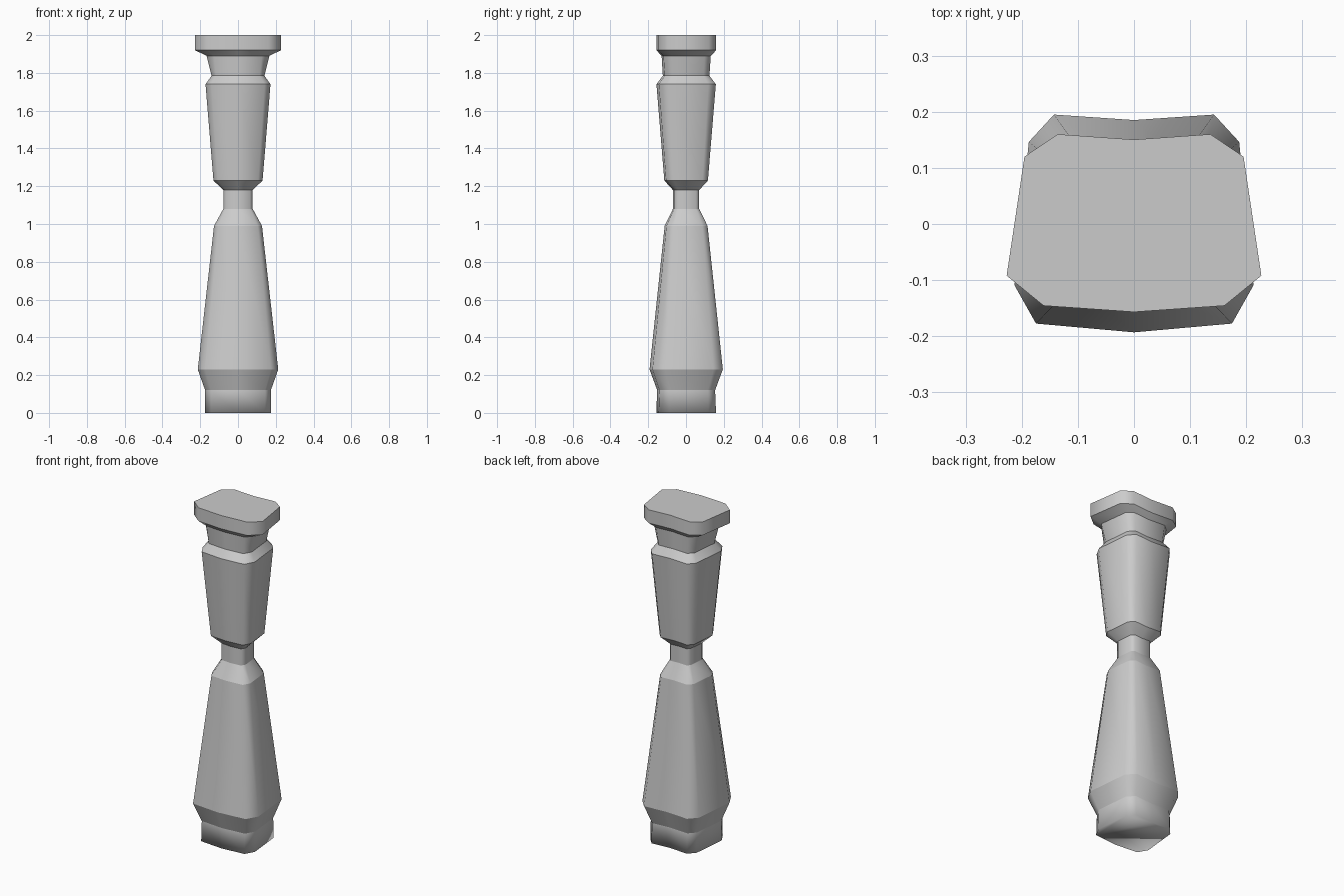
import bpy, bmesh

if "Cube" in bpy.data.objects:
    bpy.data.objects.remove(bpy.data.objects["Cube"])

# Half cross-section (unit scale): back centre round the right side to front centre
BODY = [(0, .95), (.67, 1), (.88, .75), (1, -.56), (.82, -.91), (0, -.99)]
CAP = [(0, .94), (.6, 1), (.86, .75), (1, -.575), (.71, -.91), (0, -.98)]

# Profile: height, half width in x, half depth in y, cap blend
PROFILE = [
    (0.00, .175, .159, 0), (0.12, .174, .154, 0), (0.23, .213, .195, 0),
    (0.99, .127, .114, 0), (1.08, .078, .070, 0), (1.18, .078, .070, 0),
    (1.23, .130, .116, 0), (1.74, .172, .158, 0), (1.785, .140, .124, 0),
    (1.89, .166, .131, .5), (1.92, .227, .160, 1), (2.00, .227, .160, 1),
]


def ring(bm, z, sx, sy, blend):
    half = [((a[0] + (b[0] - a[0]) * blend) * sx, (a[1] + (b[1] - a[1]) * blend) * sy)
            for a, b in zip(BODY, CAP)]
    pts = half + [(-x, y) for x, y in half[-2:0:-1]]
    return [bm.verts.new((x, y, z)) for x, y in pts]


# Baluster post lofted through all rings
bm = bmesh.new()
rings = [ring(bm, *row) for row in PROFILE]
n = len(rings[0])
for low, high in zip(rings, rings[1:]):
    for i in range(n):
        j = (i + 1) % n
        bm.faces.new((low[i], low[j], high[j], high[i]))
bm.faces.new(rings[0])
bm.faces.new(rings[-1])
bmesh.ops.recalc_face_normals(bm, faces=bm.faces)

# Smooth around the post, crisp at each horizontal moulding
for f in bm.faces:
    f.smooth = True
for e in bm.edges:
    a, b = e.verts
    if abs(a.co.z - b.co.z) < 1e-5 and a.co.z > .01:
        e.smooth = False

mesh = bpy.data.meshes.new("baluster_post")
bm.to_mesh(mesh)
bm.free()
post = bpy.data.objects.new("baluster_post", mesh)
bpy.context.collection.objects.link(post)
